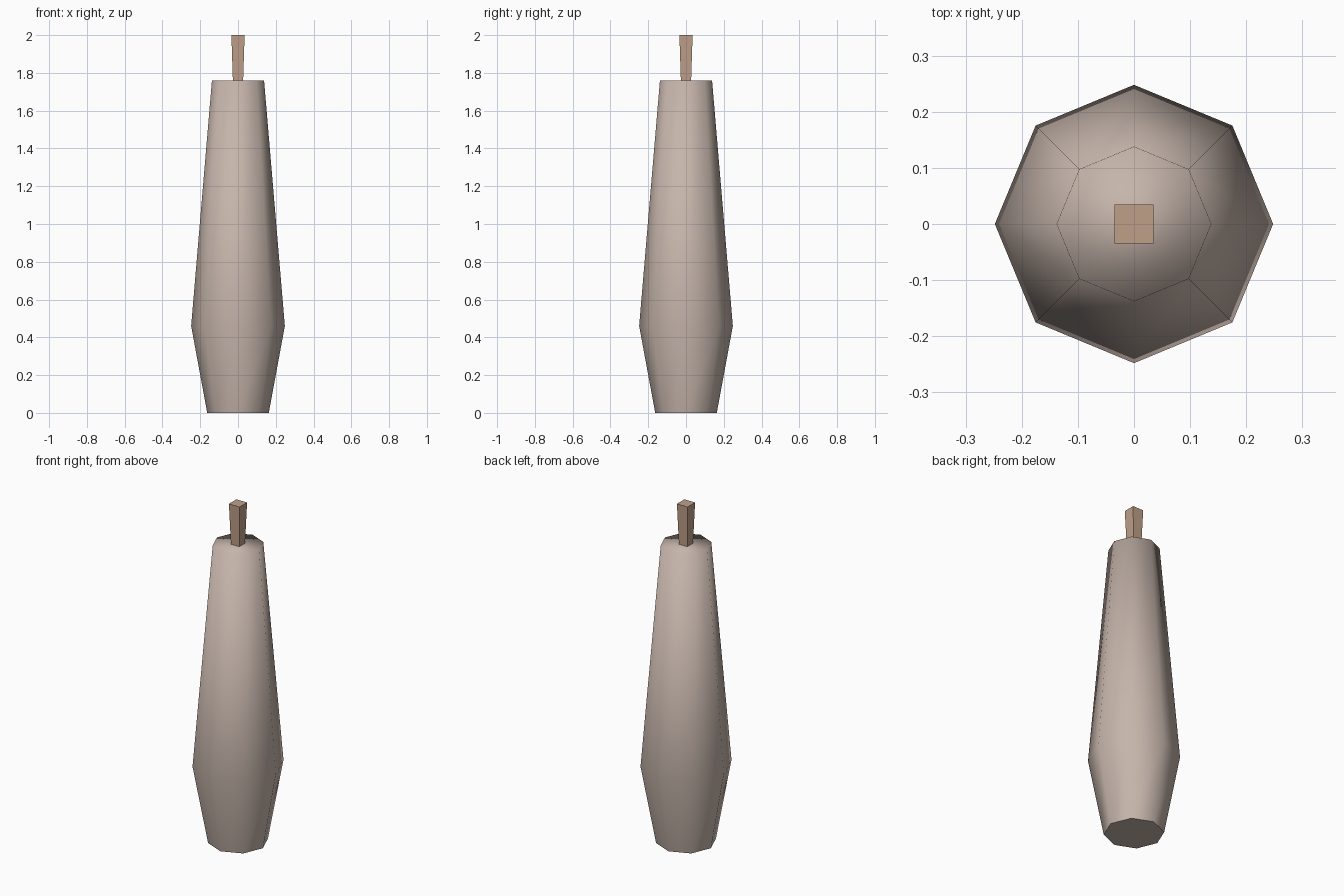
import bpy
import bmesh
import math

cube = bpy.data.objects.get("Cube")
if cube:
    bpy.data.objects.remove(cube, do_unlink=True)


def make_material(name, rgb):
    mat = bpy.data.materials.new(name)
    mat.use_nodes = True
    color = (*rgb, 1.0)
    mat.diffuse_color = color
    mat.node_tree.nodes["Principled BSDF"].inputs["Base Color"].default_value = color
    return mat


def lathe(name, profile, sides, turn, mat, smooth):
    """Closed, faceted solid from (radius, height) rings."""
    bm = bmesh.new()
    rings = []
    for radius, z in profile:
        angles = [turn + math.tau * i / sides for i in range(sides)]
        rings.append([bm.verts.new((radius * math.cos(a), radius * math.sin(a), z))
                      for a in angles])
    for low, high in zip(rings, rings[1:]):
        for i in range(sides):
            j = (i + 1) % sides
            bm.faces.new((low[i], low[j], high[j], high[i]))
    base = bm.faces.new(rings[0][::-1])
    bm.faces.new(rings[-1])
    for face in bm.faces:
        face.smooth = smooth
    # The flat base keeps a crisp rim
    for edge in base.edges:
        edge.smooth = False
    mesh = bpy.data.meshes.new(name)
    bm.to_mesh(mesh)
    bm.free()
    mesh.materials.append(mat)
    obj = bpy.data.objects.new(name, mesh)
    bpy.context.collection.objects.link(obj)
    return obj


body_color = make_material("pale pinkish beige", (0.56, 0.46, 0.405))
stem_color = make_material("light tan", (0.52, 0.35, 0.25))

# Eight-sided body, softly shaded
lathe("body", [(0.163, 0), (0.248, 0.46), (0.138, 1.76)], 8, 0, body_color, True)

# Square stem, flaring towards its tip
diagonal = math.sqrt(2)
lathe("stem", [(0.027 * diagonal, 1.755), (0.035 * diagonal, 2)],
      4, math.pi / 4, stem_color, False)
